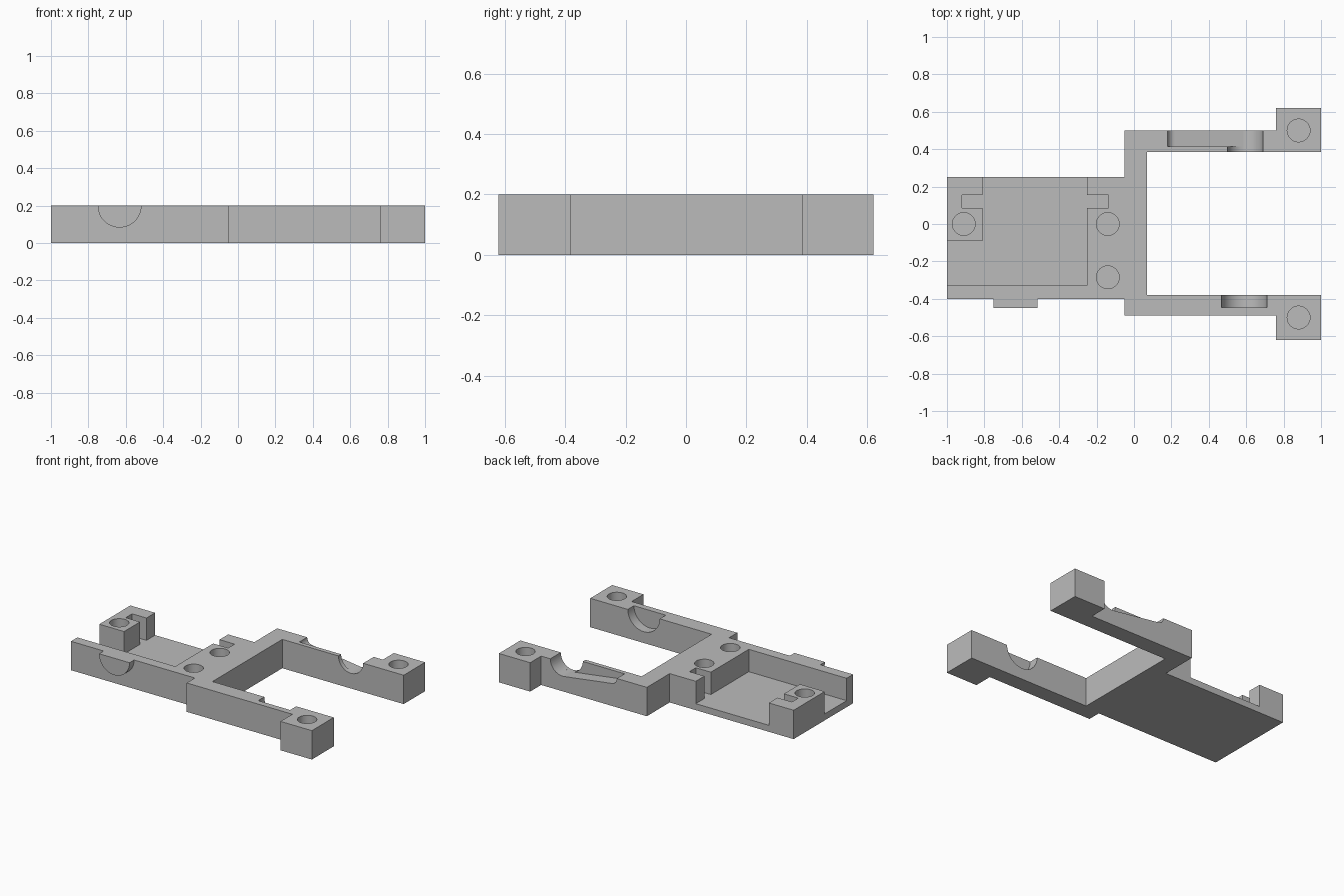
import bpy, bmesh
from math import sin, cos, pi, radians
from mathutils import Vector

if "Cube" in bpy.data.objects:
    bpy.data.objects.remove(bpy.data.objects["Cube"], do_unlink=True)

HEIGHT = 0.2
FLOOR = 0.045

grey = bpy.data.materials.new("plain grey")
grey.use_nodes = True
colour = (0.5, 0.5, 0.5, 1)
grey.diffuse_color = colour
grey.node_tree.nodes["Principled BSDF"].inputs["Base Color"].default_value = colour


def prism(name, points, start, end, axis="z"):
    """Extrude an outline: (x, y) along z, or (x, z) along y."""
    def place(p, d):
        return Vector((p[0], p[1], d)) if axis == "z" else Vector((p[0], d, p[1]))
    bm = bmesh.new()
    face = bm.faces.new([bm.verts.new(place(p, start)) for p in points])
    grown = bmesh.ops.extrude_face_region(bm, geom=[face])["geom"]
    moved = [v for v in grown if isinstance(v, bmesh.types.BMVert)]
    bmesh.ops.translate(bm, verts=moved, vec=place((0, 0), end - start))
    bmesh.ops.recalc_face_normals(bm, faces=bm.faces)
    mesh = bpy.data.meshes.new(name)
    bm.to_mesh(mesh)
    bm.free()
    obj = bpy.data.objects.new(name, mesh)
    bpy.context.collection.objects.link(obj)
    mesh.materials.append(grey)
    return obj


def arc(cx, cy, r, a0, a1, steps=24):
    angles = [radians(a0 + (a1 - a0) * i / steps) for i in range(steps + 1)]
    return [(cx + r * cos(a), cy + r * sin(a)) for a in angles]


def combine(target, tool, operation="DIFFERENCE"):
    """Apply a boolean and discard the helper."""
    tool.hide_render = True
    mod = target.modifiers.new("shape", "BOOLEAN")
    mod.operation, mod.object, mod.solver = operation, tool, "EXACT"
    bpy.context.view_layer.update()
    graph = bpy.context.evaluated_depsgraph_get()
    result = bpy.data.meshes.new_from_object(target.evaluated_get(graph))
    target.modifiers.clear()
    target.data = result
    bpy.data.objects.remove(tool, do_unlink=True)


# Forked body: tray, crossbar, two arms and their end blocks
bracket = prism("mounting_bracket", [
    (-1, -0.4), (-0.05, -0.4), (-0.05, -0.49), (0.76, -0.49), (0.76, -0.62),
    (1, -0.62), (1, -0.38), (0.07, -0.38), (0.07, 0.385), (1, 0.385),
    (1, 0.62), (0.76, 0.62), (0.76, 0.5), (-0.05, 0.5), (-0.05, 0.25), (-1, 0.25),
], 0, HEIGHT)

# Half-round boss on the front wall
boss = prism("boss", arc(-0.633, HEIGHT, 0.117, 180, 360), -0.45, -0.37, "y")
combine(bracket, boss, "UNION")

# Open pocket that leaves the front wall, the corner post and two facing slots
pocket = prism("pocket", [
    (-1.1, -0.33), (-0.25, -0.33), (-0.25, 0.085), (-0.135, 0.085),
    (-0.135, 0.155), (-0.25, 0.155), (-0.25, 0.3), (-0.81, 0.3),
    (-0.81, 0.155), (-0.92, 0.155), (-0.92, 0.085), (-0.81, 0.085),
    (-0.81, -0.09), (-1.1, -0.09),
], FLOOR, 0.3)
combine(bracket, pocket)

# Blind screw holes
for x, y in [(-0.91, 0), (-0.14, 0), (-0.14, -0.285), (0.88, 0.5), (0.88, -0.5)]:
    combine(bracket, prism("hole", arc(x, y, 0.061, 0, 348.75, 31), FLOOR, 0.3))

# Half-round seat inside the front arm
top = [(0.71, 0.3), (0.47, 0.3)]
seat = prism("seat", top + arc(0.59, HEIGHT, 0.122, 180, 360), -0.447, -0.3, "y")
combine(bracket, seat)

# Half-round notch through the back arm
notch = prism("notch", [(0.69, 0.3), (0.5, 0.3)] + arc(0.595, HEIGHT, 0.095, 180, 360),
              0.3, 0.6, "y")
combine(bracket, notch)

# Sloping channel that runs from the notch along the outside of the back arm
channel = prism("channel", [(0.69, 0.3), (0.18, 0.3)]
                + arc(0.225, HEIGHT, 0.045, 180, 263, 8)
                + arc(0.595, HEIGHT, 0.095, 263, 360, 16), 0.415, 0.6, "y")
combine(bracket, channel)

# Smooth the round walls, keep the edges sharp
bpy.ops.object.select_all(action="DESELECT")
bracket.select_set(True)
bpy.context.view_layer.objects.active = bracket
bpy.ops.object.shade_smooth_by_angle(angle=radians(30))
